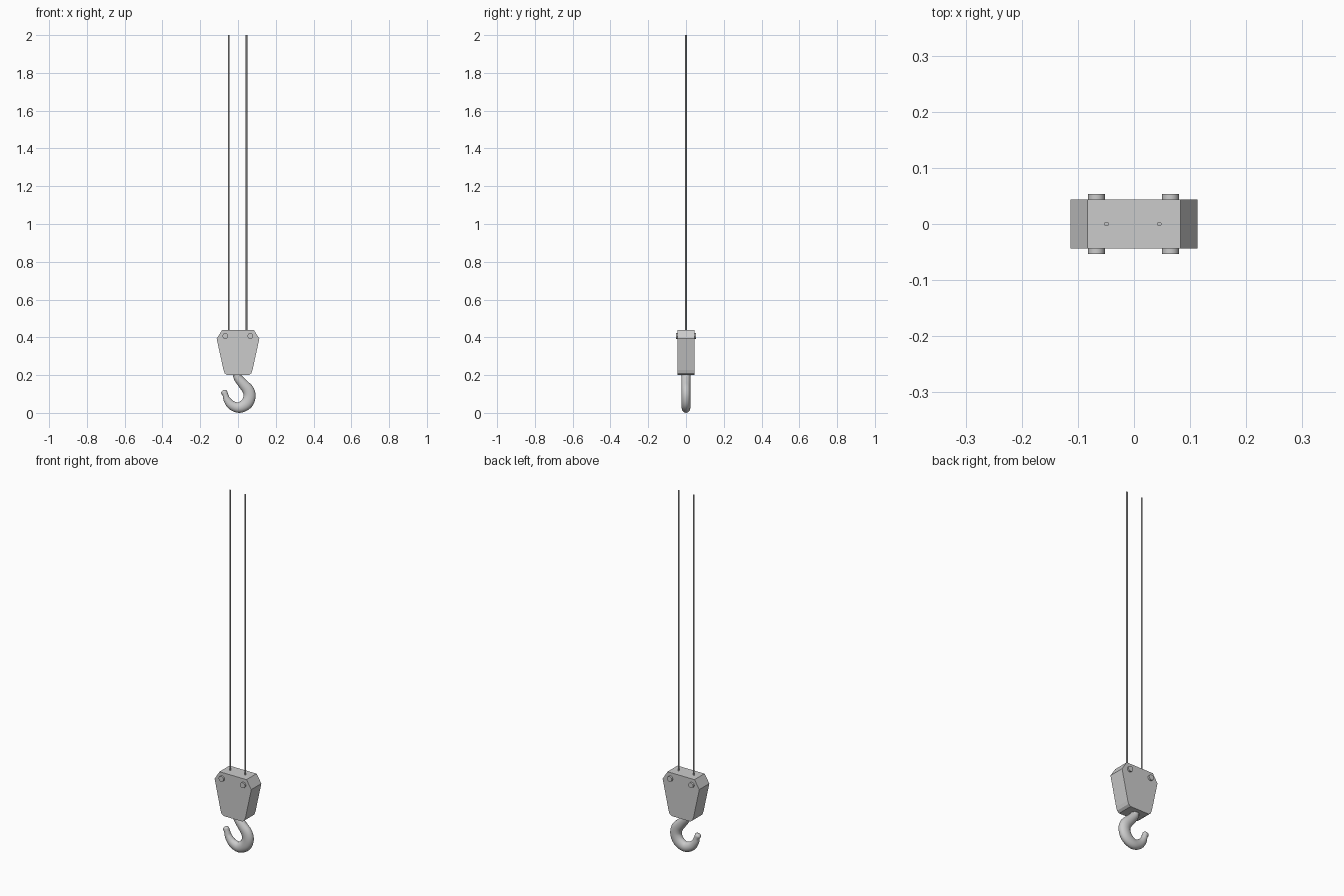
import bpy, bmesh, math
from mathutils import Vector

if "Cube" in bpy.data.objects:
    bpy.data.objects.remove(bpy.data.objects["Cube"])


def finish(bm, name, smooth=True):
    bmesh.ops.recalc_face_normals(bm, faces=bm.faces)
    me = bpy.data.meshes.new(name)
    bm.to_mesh(me)
    bm.free()
    ob = bpy.data.objects.new(name, me)
    bpy.context.collection.objects.link(ob)
    if smooth:
        bpy.ops.object.select_all(action='DESELECT')
        ob.select_set(True)
        bpy.context.view_layer.objects.active = ob
        bpy.ops.object.shade_smooth_by_angle(angle=math.radians(40))
    return ob


def cylinder(name, center, radius, length, sides, along_y=False):
    bpy.ops.mesh.primitive_cylinder_add(
        vertices=sides, radius=radius, depth=length, location=center,
        rotation=(math.pi / 2 if along_y else 0, 0, 0))
    ob = bpy.context.object
    ob.name = name
    bpy.ops.object.shade_smooth_by_angle(angle=math.radians(40))
    return ob


# pulley block: mirrored side profile extruded in depth
half = [(0.083, 0.44), (0.113, 0.393), (0.077, 0.228), (0.071, 0.21), (0.058, 0.20)]
profile = half + [(-x, z) for x, z in reversed(half)]
bm = bmesh.new()
face = bm.faces.new([bm.verts.new((x, -0.044, z)) for x, z in profile])
ext = bmesh.ops.extrude_face_region(bm, geom=[face])
bmesh.ops.translate(bm, vec=(0, 0.088, 0),
                    verts=[v for v in ext['geom'] if isinstance(v, bmesh.types.BMVert)])
finish(bm, "pulley_block", smooth=False)

# through pins and hoisting ropes
for side, px, rx in (("left", -0.067, -0.049), ("right", 0.065, 0.045)):
    cylinder("pin_" + side, (px, 0, 0.407), 0.015, 0.107, 24, True)
    cylinder("rope_" + side, (rx, 0, 1.21), 0.004, 1.58, 12)

# hook: stations along the centre line (x, z, in-plane half width, depth half width)
stations = [Vector(s) for s in (
    (-0.005, 0.215, 0.022, 0.022), (0.000, 0.186, 0.023, 0.023),
    (0.028, 0.152, 0.027, 0.024), (0.054, 0.120, 0.031, 0.024),
    (0.061, 0.085, 0.032, 0.024), (0.045, 0.049, 0.032, 0.024),
    (0.006, 0.028, 0.028, 0.023), (-0.034, 0.041, 0.024, 0.021),
    (-0.058, 0.070, 0.019, 0.018), (-0.066, 0.093, 0.015, 0.016),
    (-0.074, 0.111, 0.017, 0.015))]


def catmull(p0, p1, p2, p3, t):
    return 0.5 * (2 * p1 + (p2 - p0) * t + (2 * p0 - 5 * p1 + 4 * p2 - p3) * t * t
                  + (3 * p1 - p0 - 3 * p2 + p3) * t ** 3)


pts = [2 * stations[0] - stations[1]] + stations + [2 * stations[-1] - stations[-2]]
path = [catmull(*pts[i:i + 4], k / 5) for i in range(len(stations) - 1) for k in range(5)]
path.append(stations[-1])
# rounded tip
tip = stations[-1]
d = (path[-1] - path[-2]).xy.normalized()
for a in (35, 65, 82):
    c, s = math.cos(math.radians(a)), math.sin(math.radians(a)) * 0.01
    path.append(Vector((tip.x + d.x * s, tip.y + d.y * s, tip.z * c, tip.w * c)))

bm = bmesh.new()
rings = []
N = 24
for i, p in enumerate(path):
    t = (path[min(i + 1, len(path) - 1)] - path[max(i - 1, 0)]).xy.normalized()
    ring = []
    for k in range(N):
        a = 2 * math.pi * k / N
        w = math.cos(a) * p.z
        ring.append(bm.verts.new((p.x - t.y * w, math.sin(a) * p.w, p.y + t.x * w)))
    rings.append(ring)
for r0, r1 in zip(rings, rings[1:]):
    for k in range(N):
        bm.faces.new((r0[k], r0[(k + 1) % N], r1[(k + 1) % N], r1[k]))
bm.faces.new(rings[0])
bm.faces.new(rings[-1])
finish(bm, "hook")
